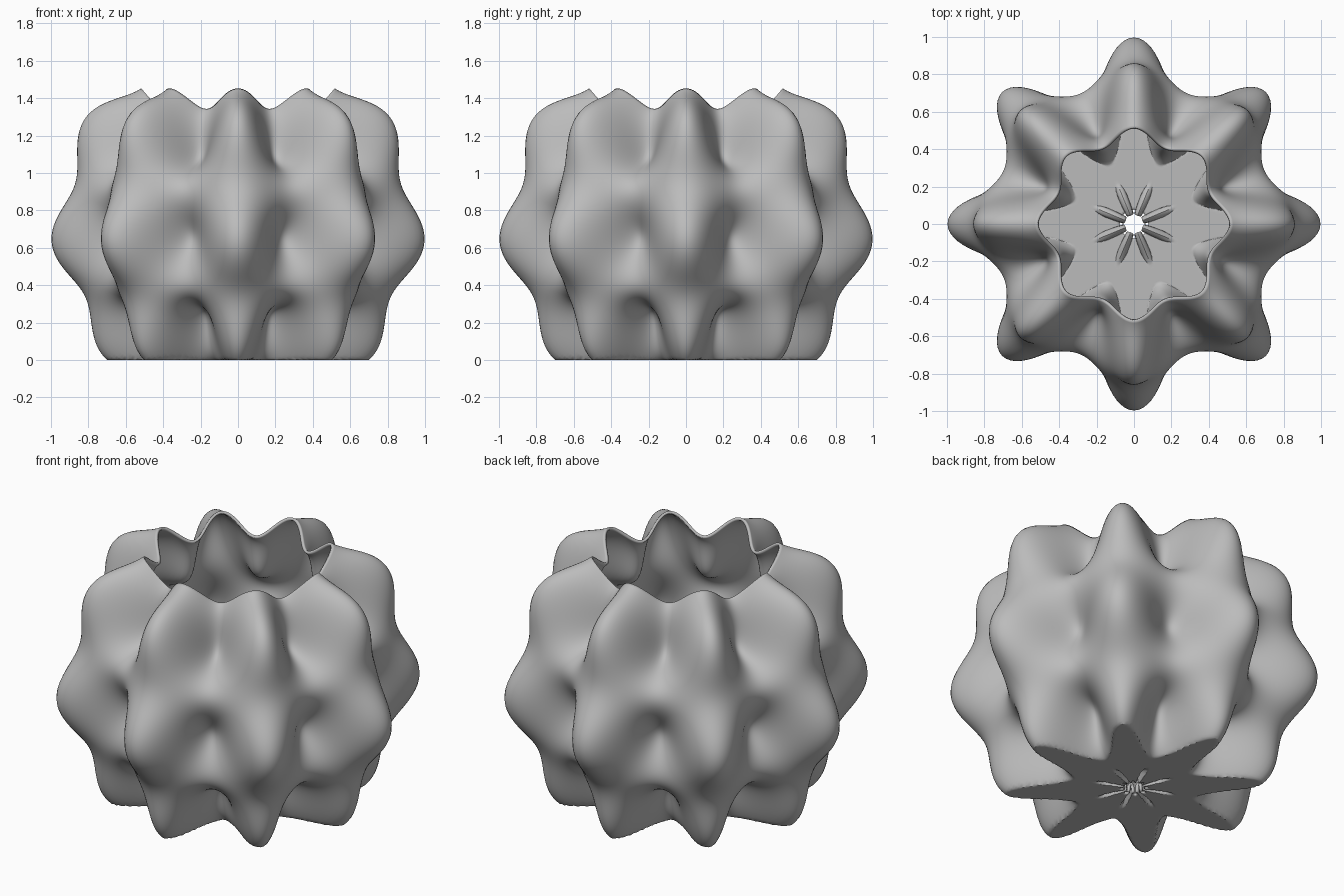
import bpy, bmesh
from math import sin, cos, radians, tau

# Remove the default cube only
cube = bpy.data.objects.get("Cube")
if cube:
    bpy.data.objects.remove(cube)

LOBES = 8
AROUND, UP = 256, 150
BOTTOM, TOP = radians(-85.5), radians(55.5)
CENTRE_Z = 0.70


def radius(turn, lift):
    """Distance from the vessel's centre: lobes and valleys bulge in opposition."""
    wave = cos(9 * (lift + radians(4)))
    lobe = 0.95 + 0.05 * wave + 0.015 * sin(lift)
    valley = 0.715 - 0.065 * wave
    blend = (1 + cos(LOBES * turn)) / 2
    return valley + (lobe - valley) * blend


# Clay colour
clay = bpy.data.materials.new("plain grey")
clay.use_nodes = True
GREY = (0.5, 0.5, 0.5, 1)
clay.diffuse_color = GREY
clay.node_tree.nodes["Principled BSDF"].inputs["Base Color"].default_value = GREY

# Vessel skin: rings from the small drain hole up to the wavy rim, flattened at the foot
bm = bmesh.new()
rings = []
for j in range(UP + 1):
    lift = BOTTOM + (TOP - BOTTOM) * j / UP
    ring = []
    for i in range(AROUND):
        turn = tau * i / AROUND
        r = radius(turn, lift)
        flat = r * cos(lift)
        ring.append(bm.verts.new((flat * cos(turn), flat * sin(turn),
                                  max(0, CENTRE_Z + r * sin(lift)))))
    rings.append(ring)
for low, high in zip(rings, rings[1:]):
    for i in range(AROUND):
        k = (i + 1) % AROUND
        bm.faces.new((low[i], low[k], high[k], high[i]))
mesh = bpy.data.meshes.new("lobed_vessel")
bm.to_mesh(mesh)
bm.free()
mesh.materials.append(clay)
vessel = bpy.data.objects.new("lobed_vessel", mesh)
bpy.context.collection.objects.link(vessel)

# Smooth shading with a sharp foot edge
bpy.ops.object.select_all(action="DESELECT")
vessel.select_set(True)
bpy.context.view_layer.objects.active = vessel
bpy.ops.object.shade_smooth_by_angle(angle=radians(35))

# Thin wall
wall = vessel.modifiers.new("wall", "SOLIDIFY")
wall.thickness = 0.015
wall.offset = -1
